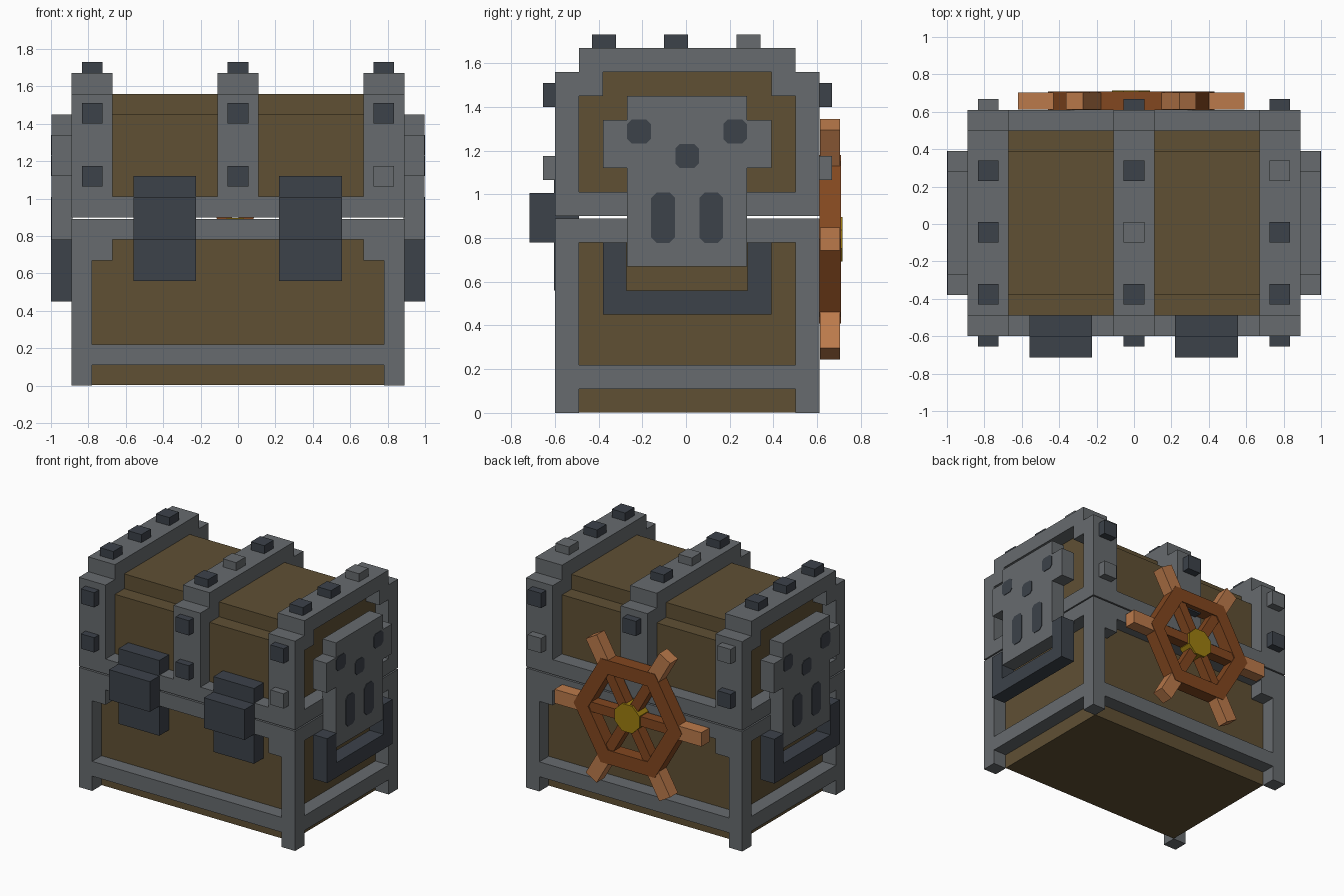
import bpy, bmesh, math
from mathutils import Vector

if "Cube" in bpy.data.objects:
    bpy.data.objects.remove(bpy.data.objects["Cube"])


def material(name, r, g, b):
    m = bpy.data.materials.new(name)
    m.diffuse_color = (r, g, b, 1)
    m.use_nodes = True
    m.node_tree.nodes["Principled BSDF"].inputs["Base Color"].default_value = m.diffuse_color
    return m


IRON = material("grey_iron", 0.135, 0.147, 0.156)
DARK = material("dark_iron", 0.045, 0.054, 0.068)
WOOD = material("brown_wood", 0.115, 0.080, 0.034)
RIM = material("wheel_brown", 0.225, 0.063, 0.014)
GRIP = material("grip_orange", 0.50, 0.195, 0.070)
GOLD = material("hub_gold", 0.34, 0.21, 0.005)
CY = 0.005  # the chest body sits a hair behind the centre


def prisms(name, axis, parts, mat):
    """One object from (outline, start, end) prisms extruded along an axis."""
    bm = bmesh.new()
    for pts, a, b in parts:
        def place(p, d):
            return {"x": (d, p[0], p[1]), "y": (p[0], d, p[1]),
                    "z": (p[0], p[1], d)}[axis]
        low = [bm.verts.new(place(p, a)) for p in pts]
        high = [bm.verts.new(place(p, b)) for p in pts]
        bm.faces.new(low)
        bm.faces.new(high[::-1])
        for i in range(len(pts)):
            j = (i + 1) % len(pts)
            bm.faces.new((low[i], high[i], high[j], low[j]))
    bmesh.ops.recalc_face_normals(bm, faces=bm.faces)
    me = bpy.data.meshes.new(name)
    bm.to_mesh(me)
    bm.free()
    me.materials.append(mat)
    ob = bpy.data.objects.new(name, me)
    bpy.context.collection.objects.link(ob)
    return ob


def rect(u0, u1, v0, v1):
    return [(u0, v0), (u1, v0), (u1, v1), (u0, v1)]


def boxes(name, items, mat):
    """One object from (x0, x1, y0, y1, z0, z1) boxes."""
    return prisms(name, "z", [(rect(*b[:4]), b[4], b[5]) for b in items], mat)


def octagon(u, v, hu, hv, c):
    return [(u - hu + c, v - hv), (u + hu - c, v - hv), (u + hu, v - hv + c),
            (u + hu, v + hv - c), (u + hu - c, v + hv), (u - hu + c, v + hv),
            (u - hu, v + hv - c), (u - hu, v - hv + c)]


def stepped(half, z0, z1, step=0.11):
    """Left-to-right stepped roof outline."""
    left = [(-half, z0), (-half, z1), (-half + step, z1), (-half + step, z1 + step)]
    return [(CY + y, z) for y, z in left + [(-y, z) for y, z in left[::-1]]]


# Base: wooden box with an iron frame
boxes("base_wood", [(-.78, .78, CY - .495, CY + .495, 0.002, .888)], WOOD)
posts, rails, corners = [], [], []
for s in (-1, 1):
    y0, y1 = sorted((CY + s * .495, CY + s * .605))
    x0, x1 = sorted((s * .78, s * .89))
    for t in (-1, 1):
        a, b = sorted((t * .78, t * .89))
        posts.append((a, b, y0, y1, 0, .89))
        a, b = sorted((t * .67, t * .78))
        corners.append((a, b, y0, y1, .67, .78))
    for z in (.11, .78):
        rails.append((-.78, .78, y0, y1, z, z + .11))
        rails.append((x0, x1, CY - .495, CY + .495, z, z + .11))
boxes("base_posts", posts, IRON)
boxes("base_rails", rails, IRON)
boxes("base_corner_blocks", corners, IRON)

# Lid: stepped wooden core, three iron arches and a bottom rail
prisms("lid_wood", "x", [(stepped(.495, .902, 1.45), -.78, .78)], WOOD)
arch = stepped(.605, .90, 1.56) + stepped(.495, .90, 1.45)[::-1]
prisms("lid_bands", "x",
       [(arch, a, b) for a, b in ((-.89, -.67), (-.11, .11), (.67, .89))], IRON)
rails = []
for s in (-1, 1):
    y0, y1 = sorted((CY + s * .495, CY + s * .605))
    x0, x1 = sorted((s * .78, s * .89))
    rails += [(-.67, -.11, y0, y1, .90, 1.01), (.11, .67, y0, y1, .90, 1.01),
              (x0, x1, CY - .495, CY + .495, .90, 1.01)]
boxes("lid_rails", rails, IRON)

# Studs on the bands; a few are plain grey
studs, grey = [], []
h = .055
for i, x in enumerate((-.78, 0, .78)):
    for j, y in enumerate((-.375, -.045, .285)):
        pick = grey if (i, j) in ((2, 2), (1, 1)) else studs
        pick.append((x - h, x + h, y - h, y + h, 1.665, 1.73))
    for z in (1.12, 1.455):
        pick = grey if (i, z) == (2, 1.12) else studs
        pick.append((x - h, x + h, -.655, -.59, z - h, z + h))
        pick = grey if (i, z) in ((2, 1.12), (0, 1.455)) else studs
        pick.append((x - h, x + h, .60, .668, z - h, z + h))
boxes("dark_studs", studs, DARK)
boxes("grey_studs", grey, IRON)

# Front clasps: back plate and thick block
clasps = []
for x0, x1 in ((-.56, -.225), (.22, .555)):
    clasps += [(x0, x1, -.604, -.49, .56, 1.12), (x0, x1, -.715, -.604, .78, 1.005)]
boxes("clasps", clasps, DARK)

# Side skull plates, their dark holes, and the U handles
for s, side in ((-1, "left"), (1, "right")):
    def span(a, b):
        return tuple(sorted((s * a, s * b)))
    xs = span(.885, .996)
    boxes(side + "_skull", [xs + (CY - .275, CY + .275, .67, 1.45),
                            xs + (CY - .385, CY - .275, 1.12, 1.34),
                            xs + (CY + .275, CY + .385, 1.12, 1.34)], IRON)
    holes = [octagon(CY + y, z, .054, .054, .02)
             for y, z in ((-.22, 1.287), (.22, 1.287), (0, 1.175))]
    holes += [octagon(CY + y, .893, .054, .116, .025) for y in (-.11, .11)]
    prisms(side + "_skull_holes", "x", [(p,) + span(.99, 1.0) for p in holes], DARK)
    xs = span(.885, 1.0)
    boxes(side + "_handle", [xs + (CY - .385, CY - .277, .45, .78),
                             xs + (CY + .277, CY + .385, .45, .78),
                             xs + (CY - .277, CY + .277, .45, .56)], DARK)

# Ship's wheel on the back
WX, WZ = -.015, .795


def polar(r, a, side=0.0):
    """Point at radius r on angle a, shifted sideways."""
    return (WX + r * math.cos(a) - side * math.sin(a),
            WZ + r * math.sin(a) + side * math.cos(a))


def bar(r0, r1, w, a):
    return [polar(r0, a, -w), polar(r1, a, -w), polar(r1, a, w), polar(r0, a, w)]


angles = [math.radians(60 * i) for i in range(6)]
step = math.radians(60)
prisms("wheel_rim", "y", [([polar(.445, a), polar(.445, a + step),
                            polar(.325, a + step), polar(.325, a)], .61, .708)
                          for a in angles], RIM)
prisms("wheel_spokes", "y", [(bar(.05, .34, .036, a), .62, .70) for a in angles], RIM)
prisms("wheel_grips", "y", [(bar(.40, .605, .052, a), .612, .704) for a in angles], GRIP)
prisms("wheel_hub", "y", [([polar(.11, math.radians(22.5 + 45 * i)) for i in range(8)],
                           .61, .715)], GOLD)
